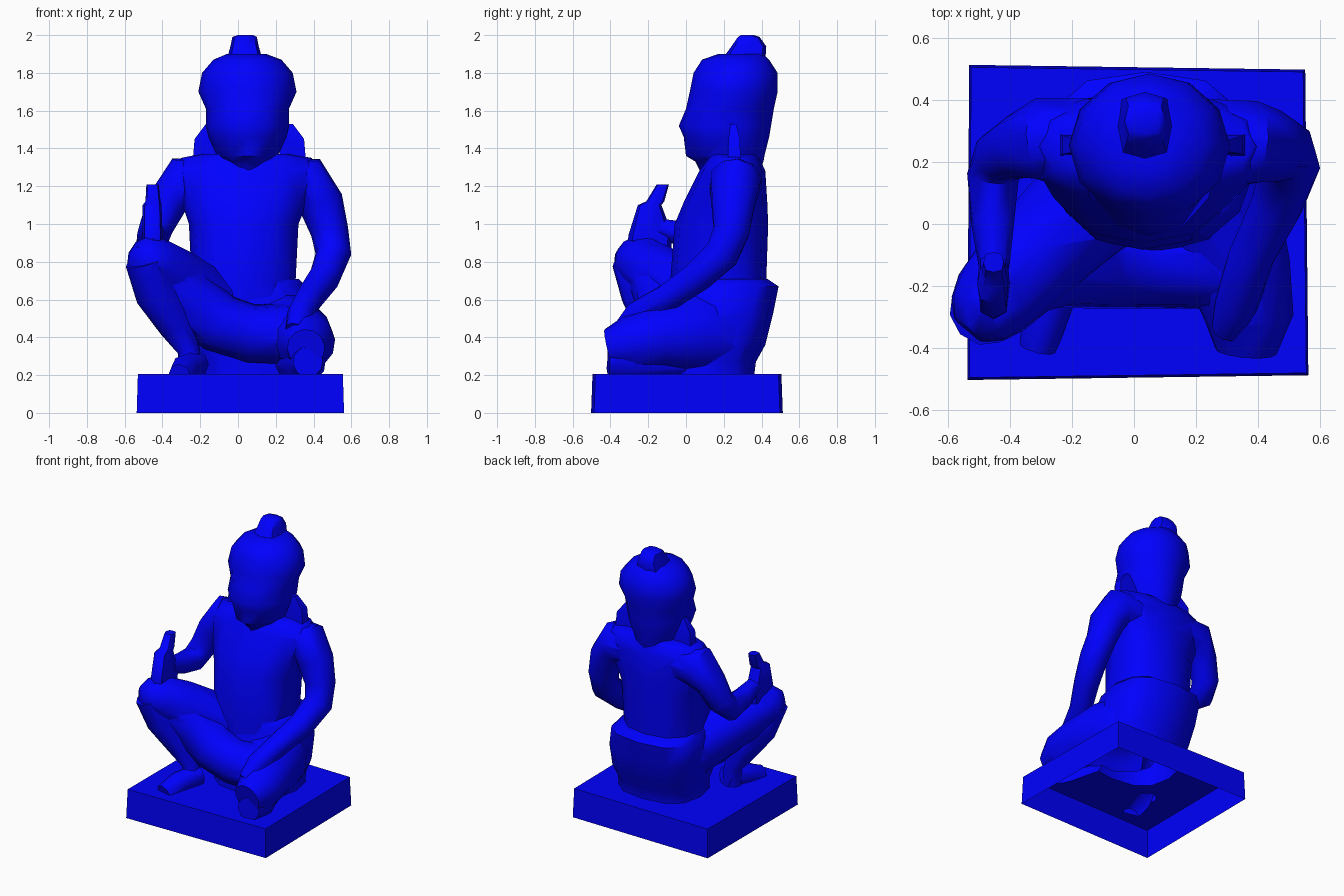
import bpy, bmesh
from math import sin, cos, pi, tau, radians, copysign
from mathutils import Vector

blue = bpy.data.materials.new("blue")
blue.diffuse_color = (0.0, 0.0, 1.0, 1.0)
parts = []


def skin(name, rings):
    bm = bmesh.new()
    loops = [[bm.verts.new(p) for p in r] for r in rings]
    n = len(loops[0])
    for a, b in zip(loops, loops[1:]):
        for i in range(n):
            j = (i + 1) % n
            bm.faces.new((a[i], a[j], b[j], b[i]))
    bm.faces.new(loops[0][::-1])
    bm.faces.new(loops[-1])
    bmesh.ops.recalc_face_normals(bm, faces=bm.faces)
    me = bpy.data.meshes.new(name)
    bm.to_mesh(me)
    bm.free()
    # A tag material remembers the part through the union
    me.materials.append(bpy.data.materials.new(name))
    ob = bpy.data.objects.new(name, me)
    bpy.context.collection.objects.link(ob)
    parts.append(ob)


def stack(name, levels, n=12, e=1.0, start=0.0):
    """Horizontal rings given as (z, x0, x1, y0, y1); e < 1 squares them off."""
    def pw(v):
        return copysign(abs(v) ** e, v)
    rings = []
    for z, x0, x1, y0, y1 in levels:
        rings.append([((x0 + x1) / 2 + (x1 - x0) / 2 * pw(cos(start + tau * i / n)),
                       (y0 + y1) / 2 + (y1 - y0) / 2 * pw(sin(start + tau * i / n)), z)
                      for i in range(n)])
    skin(name, rings)


def limb(name, path, n=10):
    """Round tube through (x, y, z, radius) points, with a carried frame."""
    pts = [Vector(p[:3]) for p in path]
    last = len(pts) - 1
    tan = [(pts[min(i + 1, last)] - pts[max(i - 1, 0)]).normalized() for i in range(last + 1)]
    u = tan[0].orthogonal().normalized()
    rings = []
    for i, t in enumerate(tan):
        if i:
            u = tan[i - 1].rotation_difference(t) @ u
        v = t.cross(u)
        r = path[i][3]
        rings.append([pts[i] + r * (u * cos(tau * k / n) + v * sin(tau * k / n)) for k in range(n)])
    skin(name, rings)


def activate(ob):
    bpy.ops.object.select_all(action='DESELECT')
    ob.select_set(True)
    bpy.context.view_layer.objects.active = ob


# Plinth, slightly out of square
corners = [(-0.525, 0.505), (-0.53, -0.495), (0.555, -0.48), (0.545, 0.49)]
skin("plinth", [[(x * 1.012, y * 1.015, 0) for x, y in corners],
                [(x, y, 0.205) for x, y in corners]])

# Hips and seat
stack("hips", [(0.19, -0.2, 0.38, -0.12, 0.36), (0.27, -0.2, 0.38, -0.12, 0.37),
               (0.36, -0.24, 0.4, -0.12, 0.42), (0.52, -0.27, 0.4, -0.1, 0.46),
               (0.67, -0.28, 0.36, -0.06, 0.49), (0.71, -0.26, 0.32, -0.05, 0.43)], e=0.75)

# Torso, widening into the shoulders
stack("torso", [(0.5, -0.23, 0.29, -0.083, 0.41), (0.7, -0.245, 0.305, -0.083, 0.425),
                (1.0, -0.26, 0.32, -0.06, 0.435), (1.12, -0.3, 0.37, -0.01, 0.43),
                (1.28, -0.34, 0.43, 0.07, 0.42), (1.35, -0.3, 0.39, 0.11, 0.39),
                (1.37, -0.2, 0.28, 0.13, 0.37)], e=0.85)

# Head with neck; the face swells at nose height
stack("head", [(1.27, 0.0, 0.1, 0.08, 0.38), (1.33, -0.08, 0.18, 0.05, 0.41),
               (1.36, -0.11, 0.21, 0.0, 0.415), (1.46, -0.155, 0.255, -0.012, 0.44),
               (1.52, -0.17, 0.27, -0.038, 0.45), (1.61, -0.17, 0.27, 0.0, 0.465),
               (1.70, -0.21, 0.31, 0.02, 0.485), (1.80, -0.19, 0.29, 0.04, 0.485),
               (1.87, -0.13, 0.23, 0.085, 0.44), (1.9, -0.06, 0.15, 0.17, 0.41)])
stack("topknot", [(1.87, -0.06, 0.13, 0.19, 0.42), (1.94, -0.04, 0.11, 0.24, 0.425),
                  (1.99, -0.03, 0.10, 0.275, 0.39), (2.0, 0.0, 0.08, 0.29, 0.36)], n=8, e=0.6)

# Long ears on both sides
for side, name in ((-1, "right_ear"), (1, "left_ear")):
    stack(name, [(z, *sorted((0.06 + side * 0.16, 0.06 + side * w)), y0, y1)
                 for z, w, y0, y1 in ((1.33, 0.3, 0.22, 0.29), (1.45, 0.29, 0.225, 0.285),
                                      (1.53, 0.23, 0.235, 0.265))], n=4, e=0.01, start=pi / 4)

# Left arm resting on the knee
limb("left_arm", [(0.2, 0.28, 1.23, 0.125), (0.37, 0.26, 1.22, 0.14), (0.44, 0.25, 1.11, 0.12),
                  (0.485, 0.24, 0.96, 0.1), (0.505, 0.19, 0.84, 0.095), (0.46, 0.06, 0.72, 0.085),
                  (0.38, -0.1, 0.61, 0.075), (0.33, -0.26, 0.525, 0.07), (0.3, -0.34, 0.44, 0.05)])

# Right arm bent forward with a raised hand
limb("right_arm", [(-0.12, 0.28, 1.23, 0.125), (-0.29, 0.27, 1.22, 0.14), (-0.37, 0.25, 1.12, 0.105),
                   (-0.43, 0.22, 0.99, 0.09), (-0.455, 0.15, 0.92, 0.085), (-0.455, 0.0, 0.94, 0.07),
                   (-0.45, -0.14, 0.98, 0.05)])
stack("right_hand", [(0.86, -0.5, -0.4, -0.31, -0.08), (0.94, -0.505, -0.4, -0.305, -0.07),
                     (1.1, -0.505, -0.405, -0.255, -0.13), (1.12, -0.49, -0.41, -0.21, -0.115),
                     (1.21, -0.485, -0.42, -0.155, -0.09)], n=8, e=0.65)

# Right leg with the knee raised
limb("right_thigh", [(0.04, 0.22, 0.46, 0.24), (-0.17, 0.04, 0.58, 0.19), (-0.36, -0.14, 0.73, 0.165),
                     (-0.45, -0.24, 0.795, 0.145), (-0.5, -0.3, 0.815, 0.115),
                     (-0.535, -0.34, 0.82, 0.06)])
limb("right_shin", [(-0.485, -0.28, 0.81, 0.115), (-0.43, -0.23, 0.63, 0.115), (-0.33, -0.18, 0.46, 0.09),
                    (-0.26, -0.16, 0.33, 0.06), (-0.25, -0.17, 0.17, 0.065)])
limb("right_foot", [(-0.22, -0.13, 0.26, 0.07), (-0.28, -0.28, 0.235, 0.075),
                    (-0.31, -0.4, 0.2, 0.06)], n=8)

# Left leg folded flat, shin tucked beneath the thigh
limb("left_thigh", [(0.15, 0.22, 0.42, 0.23), (0.27, 0.02, 0.42, 0.215), (0.34, -0.16, 0.4, 0.17),
                    (0.37, -0.3, 0.37, 0.145), (0.36, -0.41, 0.345, 0.1)], n=12)
limb("left_shin", [(0.37, -0.41, 0.27, 0.08), (0.36, -0.3, 0.27, 0.11), (0.28, -0.05, 0.27, 0.1),
                   (0.1, 0.1, 0.26, 0.08)])

# Cloth across the lap, running up to the raised knee
limb("lap_cloth", [(-0.42, -0.2, 0.77, 0.12), (-0.26, -0.12, 0.61, 0.155), (-0.1, -0.115, 0.475, 0.16),
                   (0.07, -0.12, 0.42, 0.155), (0.3, -0.11, 0.42, 0.165)])

# Merge everything into one shell so no surface is buried inside another
shell = parts[0]
activate(shell)
for part in parts[1:]:
    mod = shell.modifiers.new("union", 'BOOLEAN')
    mod.operation, mod.solver, mod.object = 'UNION', 'EXACT', part
    mod.material_mode = 'TRANSFER'
    bpy.ops.object.modifier_apply(modifier=mod.name)
    bpy.data.objects.remove(part)

# Open the underside of the plinth
bm = bmesh.new()
bm.from_mesh(shell.data)
bm.normal_update()
bmesh.ops.delete(bm, context='FACES',
                 geom=[f for f in bm.faces if f.calc_center_median().z < 0.001])
bm.to_mesh(shell.data)
bm.free()

# Split the shell back into its named parts
activate(shell)
bpy.ops.object.mode_set(mode='EDIT')
bpy.ops.mesh.select_all(action='SELECT')
bpy.ops.mesh.separate(type='MATERIAL')
bpy.ops.object.mode_set(mode='OBJECT')
for ob in list(bpy.context.collection.objects):
    me = ob.data
    if not me.polygons:
        bpy.data.objects.remove(ob)
        continue
    ob.name = me.name = me.materials[me.polygons[0].material_index].name
    me.materials.clear()
    me.materials.append(blue)
    for p in me.polygons:
        p.material_index = 0
    activate(ob)
    bpy.ops.object.shade_smooth_by_angle(angle=radians(50))
